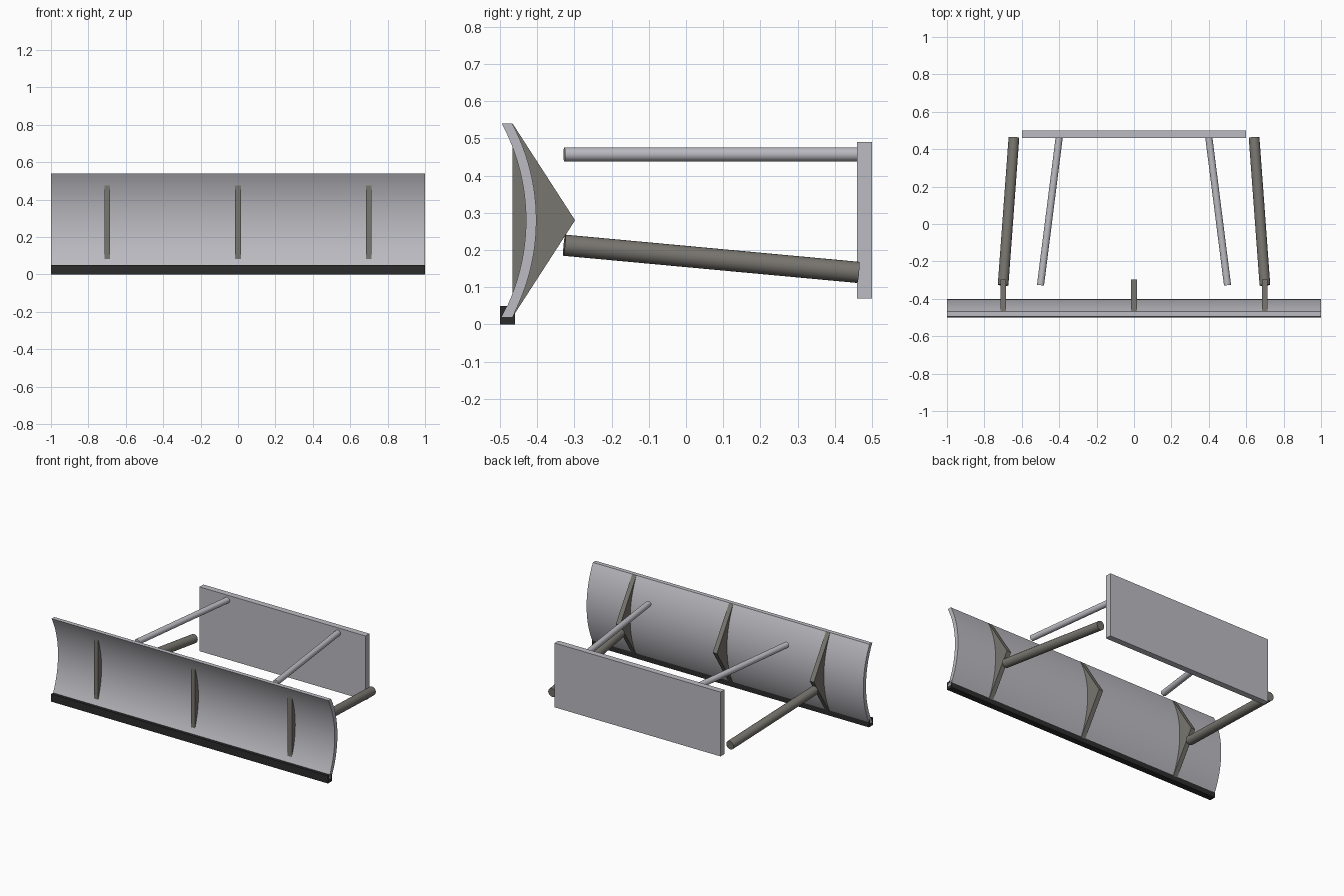
import bpy, bmesh, math
from mathutils import Vector

if "Cube" in bpy.data.objects:
    bpy.data.objects.remove(bpy.data.objects["Cube"], do_unlink=True)


def material(name, rgb):
    m = bpy.data.materials.new(name)
    m.use_nodes = True
    m.diffuse_color = (*rgb, 1)
    m.node_tree.nodes["Principled BSDF"].inputs["Base Color"].default_value = (*rgb, 1)
    return m


STEEL = material("light steel", (0.50, 0.50, 0.54))
DARK = material("dark steel", (0.19, 0.18, 0.16))
BLACK = material("black edge", (0.025, 0.025, 0.027))


def finish(name, bm, mat, smooth=False):
    bmesh.ops.recalc_face_normals(bm, faces=bm.faces)
    mesh = bpy.data.meshes.new(name)
    bm.to_mesh(mesh)
    bm.free()
    mesh.materials.append(mat)
    ob = bpy.data.objects.new(name, mesh)
    bpy.context.collection.objects.link(ob)
    if smooth:
        bpy.ops.object.select_all(action="DESELECT")
        ob.select_set(True)
        bpy.context.view_layer.objects.active = ob
        bpy.ops.object.shade_smooth_by_angle(angle=math.radians(30))
    return ob


def extrude_profile(name, profile, x0, x1, mat, smooth=False):
    """Extrude a (y, z) outline along x."""
    bm = bmesh.new()
    face = bm.faces.new([bm.verts.new((x0, y, z)) for y, z in profile])
    out = bmesh.ops.extrude_face_region(bm, geom=[face])
    moved = [v for v in out["geom"] if isinstance(v, bmesh.types.BMVert)]
    bmesh.ops.translate(bm, verts=moved, vec=(x1 - x0, 0, 0))
    return finish(name, bm, mat, smooth)


def box(name, half_x, y0, y1, z0, z1, mat):
    return extrude_profile(name, [(y0, z0), (y1, z0), (y1, z1), (y0, z1)], -half_x, half_x, mat)


def rod(name, start, end, radius, mat):
    a, b = Vector(start), Vector(end)
    bm = bmesh.new()
    bmesh.ops.create_cone(bm, cap_ends=True, segments=24, radius1=radius,
                          radius2=radius, depth=(b - a).length)
    bm.transform((b - a).to_track_quat("Z", "Y").to_matrix().to_4x4())
    bmesh.ops.translate(bm, verts=bm.verts, vec=(a + b) / 2)
    return finish(name, bm, mat, True)


# Curved blade: a circular arc given an even front-to-back thickness
MID_Z, HALF_H, SAG, STEPS = 0.28, 0.26, 0.065, 24
R = (HALF_H ** 2 + SAG ** 2) / (2 * SAG)
arc = []
for i in range(STEPS + 1):
    t = math.asin(HALF_H / R) * (2 * i / STEPS - 1)
    arc.append((R * (math.cos(t) - 1), MID_Z + R * math.sin(t)))
front = [(y - 0.43, z) for y, z in arc]
back = [(y - 0.402, z) for y, z in reversed(arc)]
extrude_profile("blade", front + back, -1, 1, STEEL, True)

# Cutting edge along the foot of the blade
box("cutting_edge", 1, -0.5, -0.46, 0, 0.05, BLACK)

# Triangular ribs that pass through the blade
for label, x in (("right", -0.7), ("centre", 0), ("left", 0.7)):
    extrude_profile(label + "_rib", [(-0.466, 0.02), (-0.298, 0.28), (-0.466, 0.54)],
                    x - 0.015, x + 0.015, DARK)

# Mounting plate at the rear
box("mounting_plate", 0.6, 0.46, 0.5, 0.07, 0.49, STEEL)

# Push arms and upper braces on both sides
for label, s in (("right", -1), ("left", 1)):
    rod(label + "_push_arm", (s * 0.7, -0.327, 0.213), (s * 0.642, 0.463, 0.14), 0.0285, DARK)
    rod(label + "_upper_brace", (s * 0.5, -0.327, 0.457), (s * 0.4, 0.463, 0.457), 0.019, STEEL)
